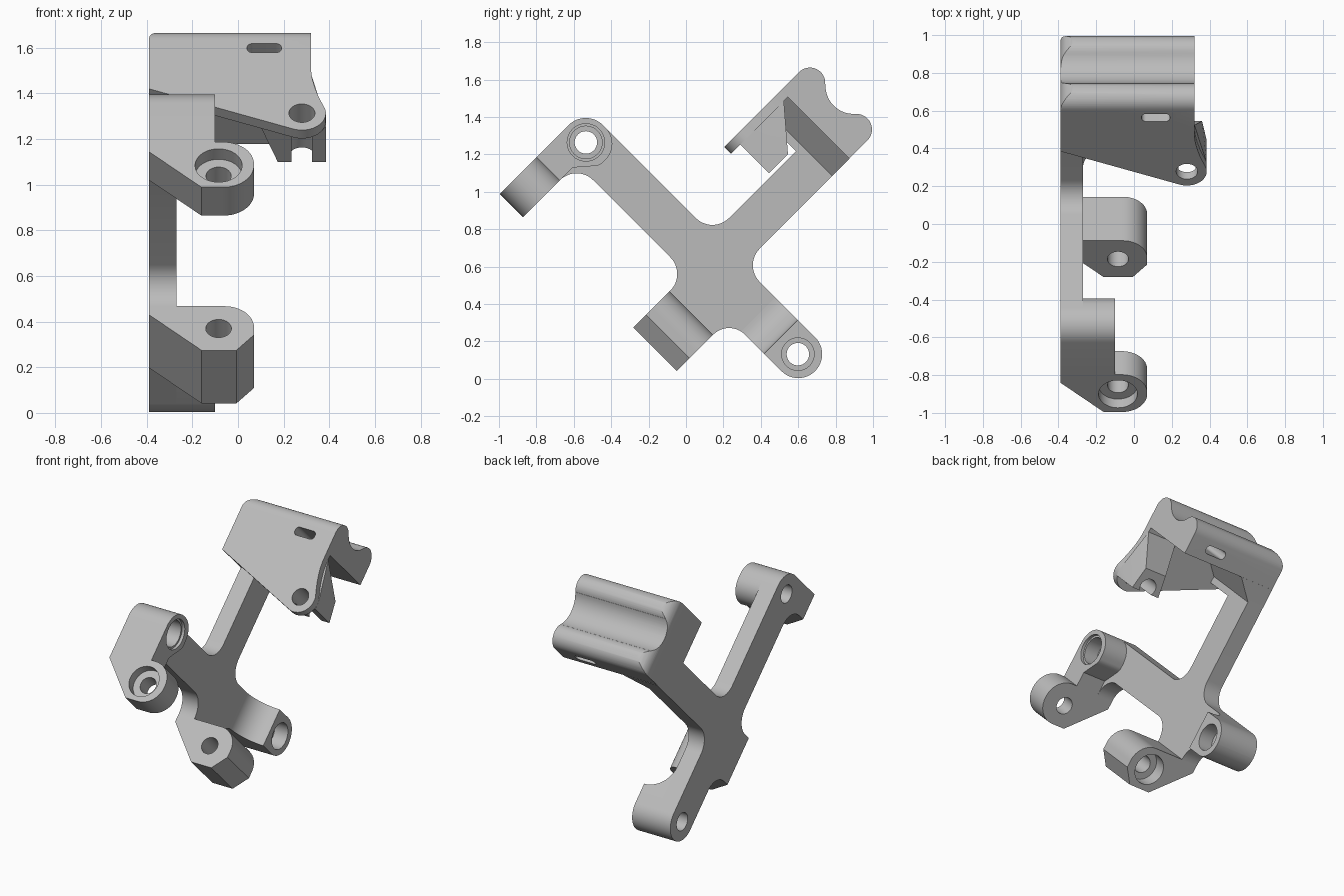
import bpy, bmesh, math
from mathutils import Vector, Matrix

if "Cube" in bpy.data.objects:
    bpy.data.objects.remove(bpy.data.objects["Cube"])

grey = bpy.data.materials.new("plain_grey")
grey.use_nodes = True
grey.diffuse_color = (0.5, 0.5, 0.5, 1)
grey.node_tree.nodes["Principled BSDF"].inputs["Base Color"].default_value = (0.5, 0.5, 0.5, 1)

# The bracket is drawn in its own frame (x, u, v), then tilted about x
TILT = Matrix.Rotation(math.radians(45), 4, 'X')
PLACE = {'x': lambda a, b, h: (h, a, b),      # profile (u, v)
         'u': lambda a, b, h: (b, h, a),      # profile (v, x)
         'v': lambda a, b, h: (a, b, h)}      # profile (x, u)


def arc(cx, cy, r, start, end, n=16):
    angles = [math.radians(start + (end - start) * i / n) for i in range(n + 1)]
    return [(cx + r * math.cos(t), cy + r * math.sin(t)) for t in angles]


def rounded(corners, n=12):
    """Polygon whose corners (a, b, radius) are replaced by tangent arcs."""
    out = []
    for i, c in enumerate(corners):
        p = Vector(c[:2])
        if len(c) == 2:
            out.append(tuple(p))
            continue
        d0 = (Vector(corners[i - 1][:2]) - p).normalized()
        d1 = (Vector(corners[(i + 1) % len(corners)][:2]) - p).normalized()
        half = d0.angle(d1) / 2
        mid = p + (d0 + d1).normalized() * (c[2] / math.sin(half))
        s = p + d0 * (c[2] / math.tan(half)) - mid
        e = p + d1 * (c[2] / math.tan(half)) - mid
        a0 = math.atan2(s.y, s.x)
        sweep = (math.atan2(e.y, e.x) - a0 + math.pi) % (2 * math.pi) - math.pi
        for k in range(n + 1):
            t = a0 + sweep * k / n
            out.append((mid.x + c[2] * math.cos(t), mid.y + c[2] * math.sin(t)))
    return out


def finish(name, bm):
    bmesh.ops.recalc_face_normals(bm, faces=bm.faces)
    bm.transform(TILT)
    mesh = bpy.data.meshes.new(name)
    bm.to_mesh(mesh)
    bm.free()
    mesh.materials.append(grey)
    ob = bpy.data.objects.new(name, mesh)
    bpy.context.collection.objects.link(ob)
    return ob


def extrude(name, pts, axis, lo, hi):
    bm = bmesh.new()
    low, high = [[bm.verts.new(PLACE[axis](a, b, h)) for a, b in pts] for h in (lo, hi)]
    bm.faces.new(low[::-1])
    bm.faces.new(high)
    for i in range(len(pts)):
        j = (i + 1) % len(pts)
        bm.faces.new((low[i], low[j], high[j], high[i]))
    return finish(name, bm)


def hull(name, points):
    bm = bmesh.new()
    for p in points:
        bm.verts.new(p)
    bmesh.ops.convex_hull(bm, input=bm.verts)
    return finish(name, bm)


def cut(ob, pts, axis, lo, hi):
    cutter = extrude("cutter", pts, axis, lo, hi)
    cutter.hide_render = True
    mod = ob.modifiers.new("cut", 'BOOLEAN')
    mod.operation, mod.solver, mod.object = 'DIFFERENCE', 'EXACT', cutter
    bpy.context.view_layer.objects.active = ob
    bpy.ops.object.modifier_apply(modifier=mod.name)
    bpy.data.objects.remove(cutter)


def bore(ob, centre, r, axis, lo, hi):
    cut(ob, arc(*centre, r, 0, 360 - 7.5, 47), axis, lo, hi)


LEFT, INNER, BOSS = -.39, -.27, -.10
PIVOT_A, PIVOT_B = (.515, 1.272), (.516, -.33)   # holes along x
MOUNT = (-.085, .13)                             # holes along v
EAR = (.28, 1.125)
parts = []

# Cross shaped side plate with filleted inner corners
plate = extrude("cross_plate", rounded([
    (.265, .064), (.39, .064, .12), (.39, -.459, .127), (.645, -.459, .127),
    (.645, .213, .125), (1.45, .213), (1.45, .68), (1.276, .68), (1.276, .445),
    (.645, .445, .125), (.645, 1.403, .13), (.265, 1.403), (.265, 1.227),
    (.4, 1.227, .125), (.4, .393, .125), (.265, .393)]), 'x', LEFT, INNER)
for pivot in (PIVOT_A, PIVOT_B):
    bore(plate, pivot, .06, 'x', -.5, 0)
parts.append(plate)

# Upper front boss and its mounting lug
boss = extrude("upper_front_boss", rounded([
    (.265, 1.403), (.265, 1.227), (.37, 1.227), (.48, 1.132, .06),
    (.645, 1.132, .12), (.645, 1.403, .13)]), 'x', INNER, BOSS)
bore(boss, PIVOT_A, .06, 'x', -.5, 0)
bore(boss, PIVOT_A, .087, 'x', -.22, 0)
bore(boss, PIVOT_A, .1, 'x', -.12, 0)
parts.append(boss)

lug = extrude("upper_front_lug", rounded([
    (LEFT, .265), (LEFT, .215), (-.16, -.005), (.07, -.005, .135),
    (.07, .275, .135), (BOSS, .275), (BOSS, .265)]), 'v', 1.227, 1.403)
bore(lug, MOUNT, .055, 'v', 1, 2)
bore(lug, MOUNT, .103, 'v', 1.338, 2)
parts.append(lug)

# Lower front lug with a chamfered corner
lug = extrude("lower_front_lug", rounded([
    (LEFT, .268), (LEFT, .215), (-.16, -.005), (-.007, -.005), (.07, .09),
    (.07, .268, .13)]), 'v', .064, .393)
bore(lug, MOUNT, .056, 'v', -1, 1)
bore(lug, MOUNT, .1, 'v', -1, .16)
parts.append(lug)

# Lower back boss flaring into the plate
boss = extrude("lower_back_boss", rounded([
    (.39, -.2), (.39, -.459, .127), (.645, -.459, .127), (.645, -.2)]),
    'x', INNER, BOSS)
bore(boss, PIVOT_B, .06, 'x', -.5, 0)
bore(boss, PIVOT_B, .087, 'x', -.2, 0)
parts.append(boss)
parts.append(extrude("lower_back_flare",
                     [(-.2, INNER)] + arc(-.03, BOSS, .17, 270, 180), 'u', .39, .645))

# Grooved head bar: two ridges with a round channel between
head = extrude("grooved_head", [(1.45, .215)] + arc(1.587, .298, .083, -90, 48.6)
               + arc(1.742, .474, .151, 228.6, 131.4)
               + arc(1.587, .65, .082, -48.6, 90) + [(1.45, .732)], 'x', LEFT, .32)
cut(head, rounded([(LEFT, 1.5), (LEFT, 1.67, .09), (-.2, 1.67), (-.2, 1.9),
                   (-.6, 1.9), (-.6, 1.5)]), 'v', 0, 1)
cut(head, rounded([(.04, 1.5, .024), (.19, 1.5, .024), (.19, 1.556, .024),
                   (.04, 1.556, .024)]), 'v', 0, 1)
parts.append(head)
parts.append(extrude("head_chamfer", [(INNER, 1.32), (-.14, 1.45), (INNER, 1.45)],
                     'v', .213, .68))

# Sloping front panel ending in a rounded ear
panel = extrude("front_panel", [(LEFT, 1.45), (LEFT, 1.276)]
                + arc(*EAR, .105, 248.5, 375)
                + [(.363, 1.2), (.348, 1.243), (.334, 1.295), (.325, 1.34),
                   (.32, 1.39), (.32, 1.45)], 'v', .68, .732)
bore(panel, EAR, .057, 'v', 0, 1)
parts.append(panel)

# Tapered buttress behind the ear, with the screw channel open at its end
buttress = hull("ear_buttress", [
    (.175, 1.09, .463), (.385, 1.09, .463), (.36, 1.234, .463), (.2, 1.234, .463),
    (.1, 1.09, .68), (.385, 1.09, .68), (.385, 1.14, .68), (.32, 1.42, .68),
    (.1, 1.42, .68)])
bore(buttress, EAR, .057, 'v', 0, 1)
parts.append(buttress)

# Smooth the curved walls, keep the edges crisp
bpy.ops.object.select_all(action='DESELECT')
for ob in parts:
    ob.select_set(True)
bpy.context.view_layer.objects.active = plate
bpy.ops.object.shade_smooth_by_angle(angle=math.radians(25))
